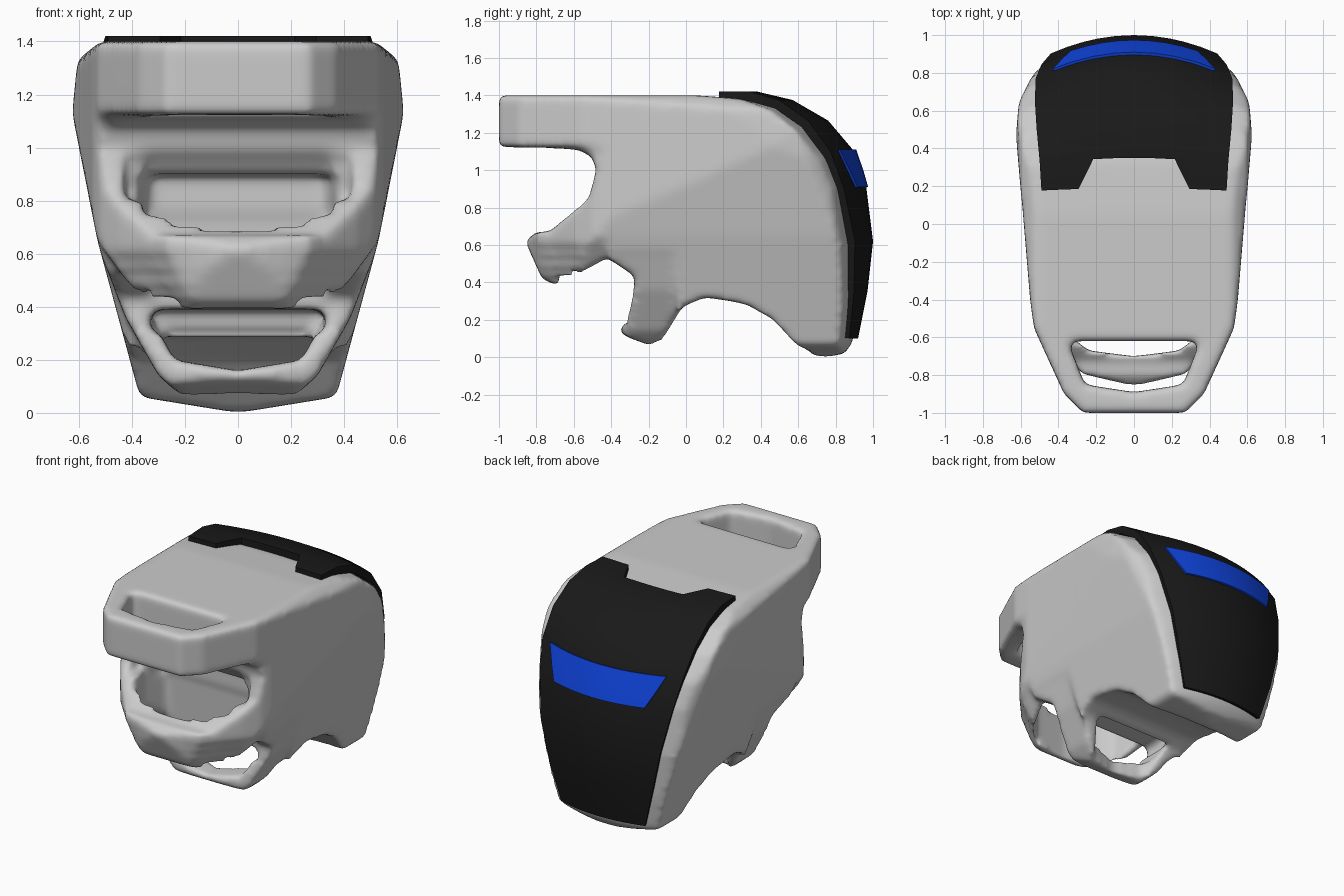
import bpy, bmesh, math

if "Cube" in bpy.data.objects:
    bpy.data.objects.remove(bpy.data.objects["Cube"])


def new_object(name, bm):
    bmesh.ops.recalc_face_normals(bm, faces=bm.faces)
    me = bpy.data.meshes.new(name)
    bm.to_mesh(me)
    bm.free()
    ob = bpy.data.objects.new(name, me)
    bpy.context.collection.objects.link(ob)
    return ob


def prism(name, pts, axis, lo, hi):
    """Extrude a 2D outline along an axis: x -> (y,z), y -> (x,z), z -> (x,y)."""
    def at(p, d):
        return {'x': (d, p[0], p[1]), 'y': (p[0], d, p[1]), 'z': (p[0], p[1], d)}[axis]
    bm = bmesh.new()
    a = [bm.verts.new(at(p, lo)) for p in pts]
    b = [bm.verts.new(at(p, hi)) for p in pts]
    bm.faces.new(a)
    bm.faces.new(b)
    for i in range(len(pts)):
        j = (i + 1) % len(pts)
        bm.faces.new((a[i], a[j], b[j], b[i]))
    return new_object(name, bm)


def apply_mod(ob, kind, **props):
    m = ob.modifiers.new(kind.lower(), kind)
    for k, v in props.items():
        setattr(m, k, v)
    bpy.context.view_layer.objects.active = ob
    bpy.ops.object.modifier_apply(modifier=m.name)


def combine(ob, other, op):
    apply_mod(ob, 'BOOLEAN', object=other, operation=op, solver='EXACT')
    bpy.data.objects.remove(other)


def sym(half):
    """Close a right-hand half outline with its mirror image."""
    return half + [(-x, y) for x, y in reversed(half) if x > 0]


def smooth(ob, deg):
    bpy.ops.object.select_all(action='DESELECT')
    ob.select_set(True)
    bpy.context.view_layer.objects.active = ob
    bpy.ops.object.shade_smooth_by_angle(angle=math.radians(deg))


def bow(x, y):
    """Round the back in plan: the further from the centre, the further forward."""
    return y - 0.5 * x * x * max(0, min(1, (y - 0.1) / 0.85))


# Shell: side outline trimmed by front and top outlines
side = [(-1, 1.4), (-1, 1.125), (-.58, 1.11), (-.5, 1.07), (-.48, 1), (-.52, .85), (-.73, .67),
        (-.8, .67), (-.86, .62), (-.77, .42), (-.7, .385), (-.64, .4), (-.42, .53), (-.27, .43),
        (-.3, .25), (-.36, .14), (-.32, .11), (-.2, .065), (-.13, .08), (-.09, .15), (-.02, .27),
        (.1, .32), (.25, .3), (.35, .28), (.5, .2), (.68, .01), (.75, 0), (.85, .02), (.89, .08),
        (.93, .3), (.955, .6), (.92, .9), (.86, 1.06), (.73, 1.21), (.55, 1.32), (.33, 1.38),
        (.05, 1.4)]
front = sym([(0, 0), (.37, .06), (.53, .65), (.625, 1.13), (.605, 1.33), (.52, 1.4), (.5, 1.5)])
top = sym([(0, -1.0), (.27, -1.0), (.37, -.9), (.48, -.66), (.53, -.55), (.55, -.4), (.6, .2),
           (.625, .58), (.61, .8), (.5, 1)])
shell = prism('shell', side, 'x', -.8, .8)
combine(shell, prism('cut', front, 'y', -1.2, 1.2), 'INTERSECT')
combine(shell, prism('cut', top, 'z', -.2, 1.6), 'INTERSECT')

# Openings: brow slot, chin hole, hollow face that leans back, gap above the lower bar
slot = sym([(0, -.89), (.26, -.85), (.35, -.62)])
chin = sym([(0, -.7), (.24, -.67), (.33, -.6), (.38, -.45), (.33, -.3)])
face_low = [(-.5, .75), (-.29, .75), (-.27, .38), (.08, .3), (-.5, .3)]
face_high = [(-.62, 1.11), (-.59, 1.11), (-.44, .95), (-.29, .74), (-.62, .74)]
face_rim = [(-.62, 1.11), (-.57, 1.11), (-.46, .95), (-.44, .8), (-.62, .8)]
lower = sym([(0, .16), (.24, .2), (.34, .39)])
behind_bar = sym([(0, -.21), (.2, -.16), (.28, 0)])
openings = [(slot, 'z', 1, 1.6), (chin, 'z', .3, .9), (face_low, 'x', -.33, .33),
            (face_high, 'x', -.36, .36), (face_rim, 'x', -.43, .43),
            (lower, 'y', -.6, -.02), (behind_bar, 'z', -.1, .3)]
for pts, axis, lo, hi in openings:
    combine(shell, prism('cut', pts, axis, lo, hi), 'DIFFERENCE')

# Outer trims that narrow the chin and lower bars
trims = [
    ([(.3, .36), (.4, .47), (.525, .64), (.9, .64), (.9, -.1), (.3, -.1)], 'y', -1.1, -.42),
    ([(.21, .06), (.3, .14), (.425, .36), (.505, .57), (.9, .57), (.9, -.1), (.21, -.1)],
     'y', -.43, -.05),
    ([(0, -.38), (.24, -.32), (.4, -.29), (.4, -.5), (0, -.5)], 'z', -.1, .3),
]
# the chin draws in step by step towards its underside
for ztop, d in ((1.12, 0), (.6, .025), (.54, .05), (.48, .08), (.43, .11)):
    trims.append(([(0, -.86), (.27 - d, -.795 + d / 4), (.45 - d, -.6 + d / 2), (.52 - d / 2, -.5),
                   (.56, -.38), (.9, -.38), (.9, -1.1), (0, -1.1)], 'z', -.1, ztop))
for pts, axis, lo, hi in trims:
    for s in (1, -1):
        combine(shell, prism('cut', [(s * a, b) for a, b in pts], axis, lo, hi), 'DIFFERENCE')

# Soften every edge, then round the back
apply_mod(shell, 'REMESH', mode='VOXEL', voxel_size=.018)
apply_mod(shell, 'SMOOTH', factor=.5, iterations=12)
for v in shell.data.vertices:
    v.co.y = bow(v.co.x, v.co.y)
smooth(shell, 80)


def panel(name, rows, cols, thick, color, notch=False):
    """Curved sheet: rows are (y, z, half width) down the back."""
    bm = bmesh.new()
    grid = []
    for i, (y, z, w) in enumerate(rows):
        line = []
        for c in cols:
            yy = .35 if notch and i == 0 and abs(c) < .5 else y
            line.append(bm.verts.new((c * w, bow(c * w, yy), z)))
        grid.append(line)
    for r0, r1 in zip(grid, grid[1:]):
        for j in range(len(cols) - 1):
            bm.faces.new((r0[j], r0[j + 1], r1[j + 1], r1[j]))
    ob = new_object(name, bm)
    # the outside must face the back
    if sum((p.normal.y + p.normal.z) * p.area for p in ob.data.polygons) < 0:
        ob.data.flip_normals()
    apply_mod(ob, 'SOLIDIFY', thickness=thick, offset=-1)
    mat = bpy.data.materials.new(name + '_paint')
    mat.diffuse_color = color
    mat.use_nodes = True
    mat.node_tree.nodes["Principled BSDF"].inputs["Base Color"].default_value = mat.diffuse_color
    ob.data.materials.append(mat)
    smooth(ob, 40)
    return ob


# Dark back plate with a notched front edge
plate_rows = [(.19, 1.42, .49), (.38, 1.42, .5), (.57, 1.375, .515), (.76, 1.265, .525),
              (.9, 1.1, .52), (.965, .9, .49), (1, .62, .44), (.97, .35, .38), (.92, .1, .31)]
panel('back_plate', plate_rows, [-1, -.8, -.6, -.44, -.22, 0, .22, .44, .6, .8, 1], .05,
      (.01, .01, .01, 1), notch=True)

# Blue rear strip
panel('rear_strip', [(.91, 1.11, .43), (.948, 1.0, .38), (.974, .91, .335)],
      [-1, -.75, -.5, -.25, 0, .25, .5, .75, 1], .03, (.005, .06, .75, 1))
